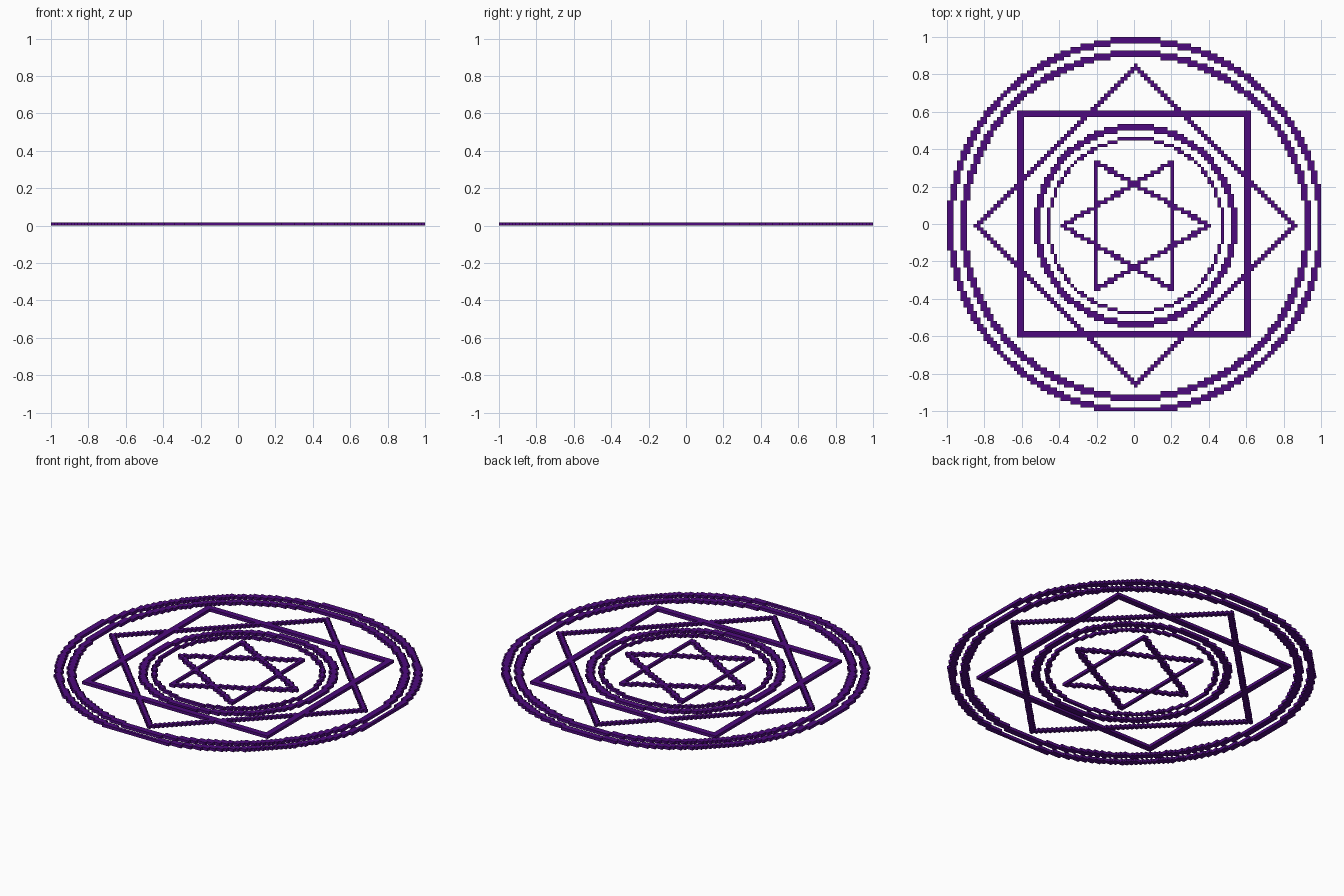
import bpy, bmesh, math

if "Cube" in bpy.data.objects:
    bpy.data.objects.remove(bpy.data.objects["Cube"])

# Flat blocky ritual circle: every part is drawn on a 112 x 112 cell grid
N = 112
H = N // 2
V = 2.0 / N          # cell size, also the thickness
CX, CY = 0, -1       # centre cell

purple = bpy.data.materials.new("deep purple")
purple.diffuse_color = (0.075, 0.003, 0.205, 1.0)
purple.use_nodes = True
purple.node_tree.nodes["Principled BSDF"].inputs["Base Color"].default_value = purple.diffuse_color


def build(name, rule):
    """Extrude all grid cells for which rule(dx, dy) is true."""
    cells = {(i, j) for i in range(-H, H) for j in range(-H, H)
             if rule(i - CX, j - CY)}
    bm = bmesh.new()
    cache = {}

    def vert(i, j, k):
        if (i, j, k) not in cache:
            cache[i, j, k] = bm.verts.new((i * V, j * V, k * V))
        return cache[i, j, k]

    def quad(*pts):
        bm.faces.new([vert(*p) for p in pts])

    for i, j in sorted(cells):
        c = [(i, j), (i + 1, j), (i + 1, j + 1), (i, j + 1)]
        quad(*[(x, y, 1) for x, y in c])
        quad(*[(x, y, 0) for x, y in reversed(c)])
        for s, (dx, dy) in enumerate([(0, -1), (1, 0), (0, 1), (-1, 0)]):
            if (i + dx, j + dy) not in cells:
                a, b = c[s], c[(s + 1) % 4]
                quad((*a, 0), (*b, 0), (*b, 1), (*a, 1))
    me = bpy.data.meshes.new(name)
    bm.to_mesh(me)
    bm.free()
    me.materials.append(purple)
    ob = bpy.data.objects.new(name, me)
    bpy.context.collection.objects.link(ob)


def ring(r0, r1):
    return lambda x, y: r0 - 0.5 <= math.hypot(x, y) < r1 + 0.5


def near_segment(x, y, a, b, w):
    ax, ay = a
    dx, dy = b[0] - ax, b[1] - ay
    t = ((x - ax) * dx + (y - ay) * dy) / (dx * dx + dy * dy)
    t = max(0.0, min(1.0, t))
    return math.hypot(x - ax - t * dx, y - ay - t * dy) <= w


def polygon(pts, w=0.7):
    sides = list(zip(pts, pts[1:] + pts[:1]))
    return lambda x, y: any(near_segment(x, y, a, b, w) for a, b in sides)


def square_frame(x, y):
    # cell bounds of the upright square, two cells wide
    i, j = x + CX, y + CY
    outer = -35 <= i <= 34 and -34 <= j <= 33
    inner = -33 <= i <= 32 and -32 <= j <= 31
    return outer and not inner


# Rings, from the outside in
build("outer_ring", ring(55, 56))
build("second_ring", ring(51, 52))
build("third_ring", ring(29, 30))
build("inner_ring", ring(26, 26))

# Two crossed squares
build("upright_square", square_frame)
build("diamond_square", lambda x, y: 47 <= abs(x) + abs(y) <= 48)

# Six-pointed star from two triangles
build("right_triangle", polygon([(22, 0), (-12, 19), (-12, -19)]))
build("left_triangle", polygon([(-22, 0), (11, 19), (11, -19)]))
